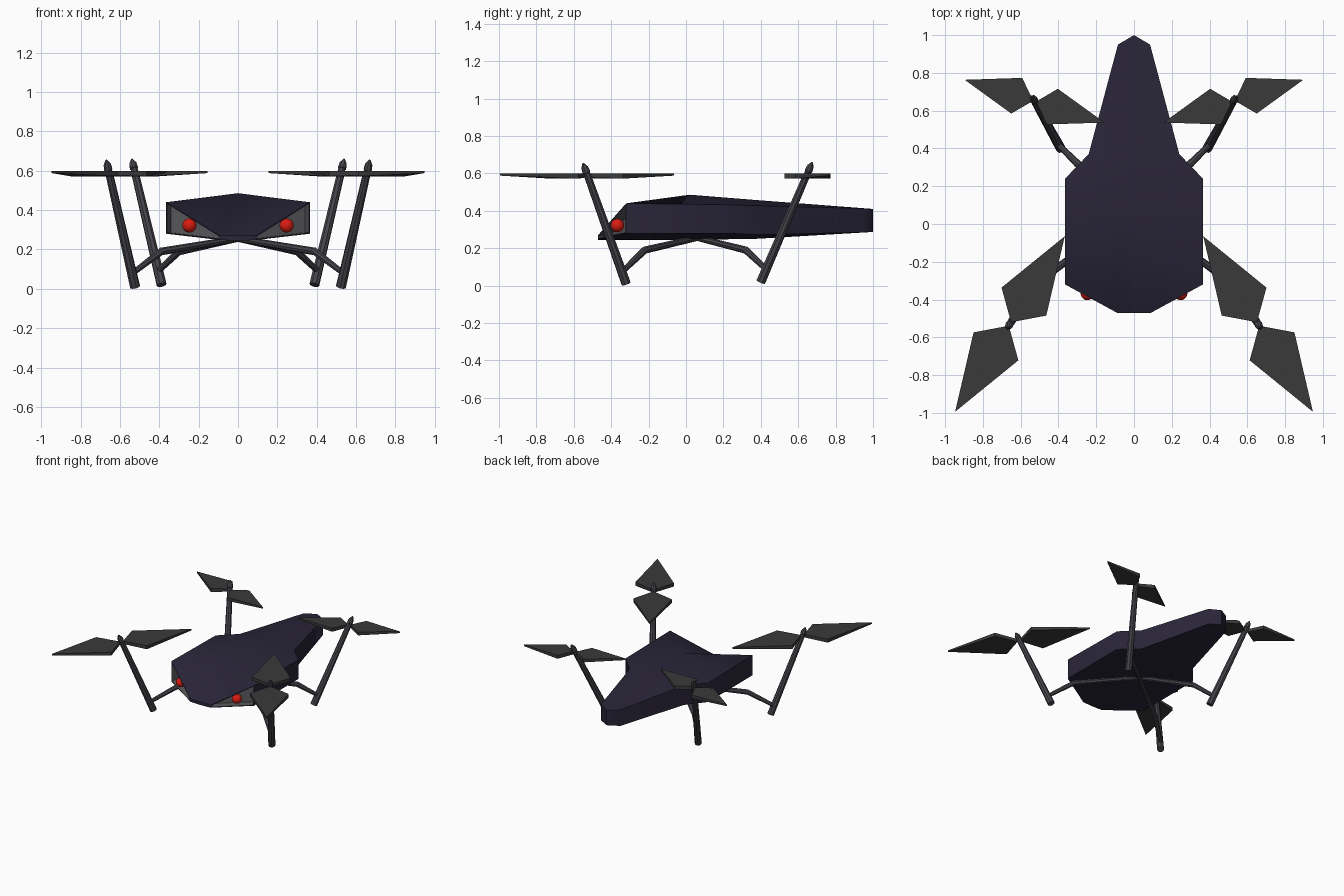
import bpy, bmesh, math
from mathutils import Vector

if "Cube" in bpy.data.objects:
    bpy.data.objects.remove(bpy.data.objects["Cube"])


def material(name, rgb):
    m = bpy.data.materials.new(name)
    m.diffuse_color = (*rgb, 1)
    m.use_nodes = True
    m.node_tree.nodes["Principled BSDF"].inputs["Base Color"].default_value = m.diffuse_color
    return m


HULL = material("hull_dark", (0.022, 0.018, 0.040))
SOCKET = material("socket_grey", (0.10, 0.10, 0.11))
ROD = material("rod_grey", (0.060, 0.058, 0.070))
BLADE = material("blade_grey", (0.042, 0.042, 0.042))
RED = material("lens_red", (0.70, 0.012, 0.006))


def finish(ob, angle=None):
    bpy.ops.object.select_all(action='DESELECT')
    ob.select_set(True)
    bpy.context.view_layer.objects.active = ob
    if ob.type == 'CURVE':
        bpy.ops.object.convert(target='MESH')
    if angle:
        bpy.ops.object.shade_smooth_by_angle(angle=math.radians(angle))


def from_bmesh(name, bm, *mats):
    me = bpy.data.meshes.new(name)
    bm.to_mesh(me)
    bm.free()
    ob = bpy.data.objects.new(name, me)
    bpy.context.collection.objects.link(ob)
    for m in mats:
        me.materials.append(m)
    return ob


def tube(name, pts, radii):
    cu = bpy.data.curves.new(name, 'CURVE')
    cu.dimensions = '3D'
    cu.bevel_depth = 1
    cu.bevel_resolution = 2
    cu.use_fill_caps = True
    sp = cu.splines.new('POLY')
    sp.points.add(len(pts) - 1)
    for p, co, r in zip(sp.points, pts, radii):
        p.co = (*co, 1)
        p.radius = r
    ob = bpy.data.objects.new(name, cu)
    bpy.context.collection.objects.link(ob)
    cu.materials.append(ROD)
    finish(ob, 35)


# Hull: half outline (x, y, top z, bottom z) and spine (y, top z, bottom z)
edge = [(0.09, -0.47, 0.27, 0.248), (0.365, -0.32, 0.44, 0.28),
        (0.365, 0.24, 0.432, 0.28), (0.24, 0.37, 0.428, 0.272),
        (0.085, 0.95, 0.412, 0.285)]
spine = [(-0.47, 0.27, 0.245), (0.02, 0.486, 0.245),
         (0.37, 0.458, 0.25), (1.0, 0.41, 0.287)]
bm = bmesh.new()
sockets = []
for s in (1, -1):
    rims = []
    for k in (0, 1):
        e = [bm.verts.new((s * p[0], p[1], p[2 + k])) for p in edge]
        c = [bm.verts.new((0, p[0], p[1 + k])) for p in spine]
        for f in ((c[0], e[0], c[1]), (e[0], e[1], c[1]), (e[1], e[2], c[1]),
                  (e[2], c[2], c[1]), (e[2], e[3], c[2]),
                  (e[3], e[4], c[2]), (e[4], c[3], c[2])):
            bm.faces.new(f)
        rims.append([c[0]] + e + [c[3]])
    t, b = rims
    for i in range(len(t) - 1):
        f = bm.faces.new((t[i], t[i + 1], b[i + 1], b[i]))
        if i == 1:
            sockets.append((s, f))
bmesh.ops.remove_doubles(bm, verts=bm.verts, dist=1e-4)
bmesh.ops.recalc_face_normals(bm, faces=bm.faces)
# Eye sockets sunk into the slanted front faces
for s, f in sockets:
    bmesh.ops.inset_individual(bm, faces=[f], thickness=0.008)
    r = bmesh.ops.extrude_discrete_faces(bm, faces=[f])
    inner = r['faces'][0]
    outline = list(inner.verts)
    for v in outline:
        v.co += Vector((-0.02 * s, 0.06, 0))
    inner.material_index = 1
    for ed in inner.edges:
        for g in ed.link_faces:
            g.material_index = 1
finish(from_bmesh("hull", bm, HULL, SOCKET), 50)


def rotor(name, centre, length, angle):
    # Two thin kite blades, flat on top and thicker at their widest point
    bm = bmesh.new()
    kite = [(0.02, 0, 0.022), (0.255, -0.255, 0.028), (1, 0, 0.012), (0.255, 0.255, 0.028)]
    for turn in (0, math.pi):
        a = angle + turn
        top, low = [], []
        for u, w, th in kite:
            x = centre[0] + length * (u * math.cos(a) - w * math.sin(a))
            y = centre[1] + length * (u * math.sin(a) + w * math.cos(a))
            top.append(bm.verts.new((x, y, 0.6)))
            low.append(bm.verts.new((x, y, 0.6 - th)))
        bm.faces.new(top)
        bm.faces.new(low[::-1])
        for i in range(4):
            j = (i + 1) % 4
            bm.faces.new((low[i], low[j], top[j], top[i]))
    bmesh.ops.recalc_face_normals(bm, faces=bm.faces)
    from_bmesh(name, bm, BLADE)


# Legs: foot, tip, strut elbow, strut end, blade length, blade angle
legs = {
    "front": ((0.523, -0.32, 0.01), (0.67, -0.55, 0.655), (0.39, -0.22, 0.19),
              (0.535, -0.335, 0.08), 0.548, 122),
    "rear": ((0.388, 0.40, 0.02), (0.54, 0.675, 0.66), (0.30, 0.32, 0.19),
             (0.405, 0.425, 0.09), 0.387, 17),
}
for side, s in (("right", 1), ("left", -1)):
    for end, (foot, tip, elbow, join, length, ang) in legs.items():
        flip = lambda p: Vector((s * p[0], p[1], p[2]))
        a, b = flip(foot), flip(tip)
        # Slanted post with a pointed hub above the blades
        ts = (0, 0.88, 0.92, 0.925, 0.965, 1)
        tube(f"{end}_{side}_post", [a.lerp(b, t) for t in ts],
             (0.026, 0.020, 0.018, 0.022, 0.019, 0.004))
        # Bent strut from the belly to the post
        tube(f"{end}_{side}_strut", [(0, 0.06, 0.255), flip(elbow), flip(join)],
             (0.016, 0.020, 0.015))
        hub = a.lerp(b, 0.91)
        rotor(f"{end}_{side}_rotor", hub, length,
              math.radians(ang if s > 0 else 180 - ang))
    # Round red lens in each socket
    bm = bmesh.new()
    bmesh.ops.create_uvsphere(bm, u_segments=20, v_segments=12, radius=0.036)
    bmesh.ops.translate(bm, verts=bm.verts, vec=(0.247 * s, -0.367, 0.322))
    finish(from_bmesh(f"{side}_eye", bm, RED), 60)
